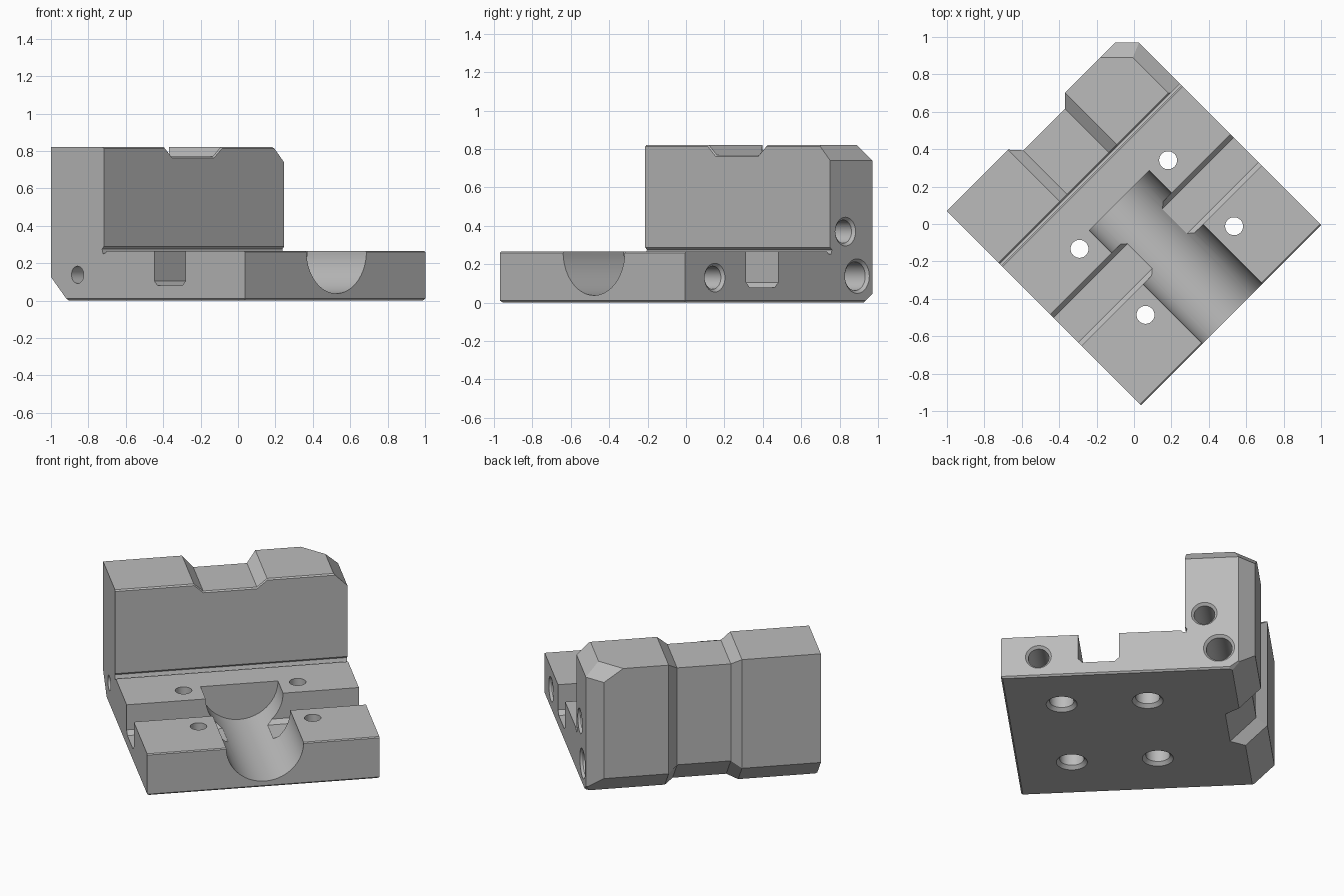
import bpy, bmesh, math
from mathutils import Vector, Matrix

if "Cube" in bpy.data.objects:
    bpy.data.objects.remove(bpy.data.objects["Cube"], do_unlink=True)

grey = bpy.data.materials.new("machined_grey")
grey.use_nodes = True
grey.diffuse_color = (0.5, 0.5, 0.5, 1)
grey.node_tree.nodes["Principled BSDF"].inputs["Base Color"].default_value = (0.5, 0.5, 0.5, 1)

LEFT, RIGHT, FRONT, DECK = -0.658, 0.705, -0.711, 0.265


def new_object(name, bm):
    bmesh.ops.recalc_face_normals(bm, faces=bm.faces)
    mesh = bpy.data.meshes.new(name)
    bm.to_mesh(mesh)
    bm.free()
    obj = bpy.data.objects.new(name, mesh)
    bpy.context.collection.objects.link(obj)
    return obj


def skin(bm, rings):
    """Join matching rings of points into a closed solid."""
    loops = [[bm.verts.new(p) for p in ring] for ring in rings]
    n = len(loops[0])
    for a, b in zip(loops, loops[1:]):
        for i in range(n):
            j = (i + 1) % n
            bm.faces.new((a[i], a[j], b[j], b[i]))
    bm.faces.new(loops[0])
    bm.faces.new(loops[-1])


def side_profile(depth, drop):
    """Section of plate and wall, with the outer skin moved in by depth."""
    back, top = 0.757 - depth, 0.82 - drop
    foot = 0.63 - depth * math.sqrt(2)
    return [
        (FRONT, 0.01), (FRONT + 0.01, 0), (foot, 0), (back, back - foot),
        (back, top), (0.365, top), (0.357, top - 0.008),
        # relief groove in the inner corner
        (0.357, 0.288), (0.37, 0.275), (0.362, 0.25), (0.343, 0.255), (0.335, DECK),
        # cross slot
        (-0.025, DECK), (-0.025, 0.105), (-0.05, 0.08),
        (-0.237, 0.08), (-0.262, 0.105), (-0.262, DECK),
        (FRONT + 0.006, DECK), (FRONT, DECK - 0.006)]


# Body: side section lofted across, stepping in for the waist behind the wall
bm = bmesh.new()
outer, waist = side_profile(0, 0), side_profile(0.06, 0.05)
stations = [(LEFT, outer), (-0.195, outer), (-0.14, waist),
            (0.175, waist), (0.235, outer), (RIGHT, outer)]
skin(bm, [[(x, y, z) for y, z in section] for x, section in stations])
bmesh.ops.recalc_face_normals(bm, faces=bm.faces)

# Chamfers: plane cuts as (normal, point on plane)
chamfers = [
    ((1, 1, 0), (0.615, 0.757, 0)),
    ((1, 0, 1), (RIGHT, 0, 0.74)),
    ((1, 1, math.sqrt(2)), (0.615, 0.757, 0.74)),
    ((1, 1, -math.sqrt(2)), (0.615, 0.757, 0.045)),
    ((1, 0, -1), (RIGHT, 0, 0.01)),
    ((-1, 0, -1), (LEFT, 0, 0.01))]
for normal, point in chamfers:
    cut = bmesh.ops.bisect_plane(
        bm, geom=bm.verts[:] + bm.edges[:] + bm.faces[:], dist=1e-5,
        plane_co=Vector(point), plane_no=Vector(normal), clear_outer=True)
    rim = [e for e in bm.edges if e.is_boundary]
    bmesh.ops.holes_fill(bm, edges=rim, sides=0)
body = new_object("stepped_clamp_body", bm)

# Cutters: turned solids given as (radius, depth) steps from the entry point
cutters = []


def drill(name, steps, entry, direction, sides=40):
    bm = bmesh.new()
    turn = [2 * math.pi * i / sides for i in range(sides)]
    skin(bm, [[(r * math.cos(a), r * math.sin(a), d) for a in turn] for r, d in steps])
    aim = Vector(direction).to_track_quat('Z', 'Y').to_matrix().to_4x4()
    bm.transform(Matrix.Translation(entry) @ aim)
    cutter = new_object(name, bm)
    cutter.hide_render = True
    cutters.append(cutter)


# Round channel, blind at the back
drill("channel_cutter", [(0.227, -0.1), (0.227, 0.856)], (0.033, FRONT, DECK), (0, 1, 0), 72)

# Four bolt holes, counterbored from below
for x in (-0.3, 0.37):
    for y in (-0.387, 0.112):
        drill("bolt_cutter", [(0.1, -0.01), (0.07, 0.02), (0.07, 0.13), (0.048, 0.13), (0.048, 0.4)],
              (x, y, 0), (0, 0, 1))

# Holes in the end face, with chamfered mouths
for y, z in ((-0.493, 0.13), (0.469, 0.37)):
    drill("end_hole_cutter", [(0.085, -0.01), (0.06, 0.015), (0.06, 0.3)],
          (RIGHT, y, z), (-1, 0, 0))
drill("long_hole_cutter", [(0.1, -0.01), (0.075, 0.015), (0.075, 0.4), (0.046, 0.4), (0.046, 1.5)],
      (RIGHT, 0.555, 0.138), (-1, 0, 0))

# Apply the cuts, then drop the cutters
for cutter in cutters:
    mod = body.modifiers.new(cutter.name, 'BOOLEAN')
    mod.operation = 'DIFFERENCE'
    mod.solver = 'EXACT'
    mod.object = cutter
bpy.context.view_layer.update()
finished = bpy.data.meshes.new_from_object(body.evaluated_get(bpy.context.evaluated_depsgraph_get()))
body.modifiers.clear()
body.data = finished
for cutter in cutters:
    bpy.data.objects.remove(cutter, do_unlink=True)

# Finish: colour, shading and the diagonal stance
finished.materials.clear()
finished.materials.append(grey)
body.rotation_euler.z = math.pi / 4
for o in bpy.context.selected_objects:
    o.select_set(False)
body.select_set(True)
bpy.context.view_layer.objects.active = body
bpy.ops.object.shade_smooth_by_angle(angle=math.radians(25))
